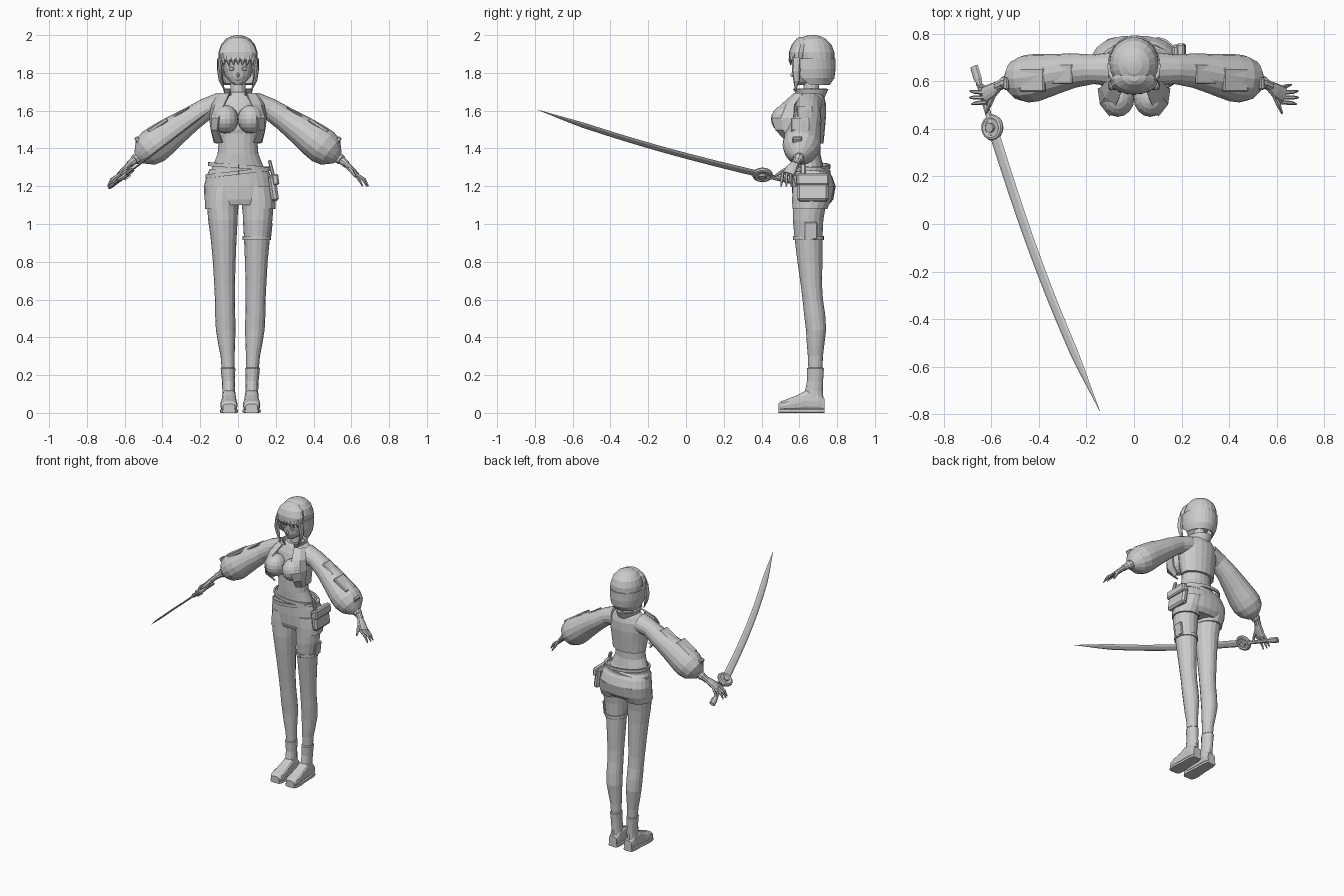
import bpy, bmesh
from math import sin, cos, pi, radians
from mathutils import Vector, Euler

if "Cube" in bpy.data.objects:
    bpy.data.objects.remove(bpy.data.objects["Cube"])

grey = bpy.data.materials.new("plain grey")
grey.use_nodes = True
grey.diffuse_color = (0.6, 0.6, 0.6, 1)
grey.node_tree.nodes["Principled BSDF"].inputs["Base Color"].default_value = (0.6, 0.6, 0.6, 1)

X, Y, Z = Vector((1, 0, 0)), Vector((0, 1, 0)), Vector((0, 0, 1))
SIDES = (("left", 1), ("right", -1))
LEG_SHIFT = 0.012


def finish(name, bm):
    bmesh.ops.recalc_face_normals(bm, faces=bm.faces[:])
    mesh = bpy.data.meshes.new(name)
    bm.to_mesh(mesh)
    bm.free()
    mesh.materials.append(grey)
    obj = bpy.data.objects.new(name, mesh)
    bpy.context.collection.objects.link(obj)
    return obj


def tube(name, path, axis=None, ref=X, sides=16, square=2.0):
    """Loft oval rings (x, y, z, radius along ref, radius across) with capped ends."""
    bm, rings = bmesh.new(), []
    centres = [Vector(p[:3]) for p in path]
    for i, p in enumerate(path):
        t = axis or (centres[min(i + 1, len(path) - 1)] - centres[max(i - 1, 0)]).normalized()
        u = (ref - t * ref.dot(t)).normalized()
        v = t.cross(u)
        ring = []
        for k in range(sides):
            a = 2 * pi * k / sides
            c, s = [(1 if f > 0 else -1) * abs(f) ** (2 / square) for f in (cos(a), sin(a))]
            ring.append(bm.verts.new(centres[i] + u * p[3] * c + v * p[-1] * s))
        rings.append(ring)
    for a, b in zip(rings, rings[1:]):
        for k in range(sides):
            j = (k + 1) % sides
            bm.faces.new((a[k], a[j], b[j], b[k]))
    bm.faces.new(rings[0])
    bm.faces.new(rings[-1])
    return finish(name, bm)


def stack(name, rings, x=0.0, **options):
    """Upright loft from rings (z, half width, front y, back y)."""
    path = [(x, (f + b) / 2, z, w, (b - f) / 2) for z, w, f, b in rings]
    return tube(name, path, axis=Z, **options)


def sheet(name, rows, thickness=0.008):
    """Thin cloth sheet through rows of points."""
    bm = bmesh.new()
    grid = [[bm.verts.new(p) for p in row] for row in rows]
    for a, b in zip(grid, grid[1:]):
        for k in range(len(a) - 1):
            bm.faces.new((a[k], a[k + 1], b[k + 1], b[k]))
    obj = finish(name, bm)
    solid = obj.modifiers.new("thickness", "SOLIDIFY")
    solid.thickness, solid.offset = thickness, 0
    return obj


def arc(centre, rx, ry, z, gap=0, steps=20, slope=0):
    """Points round an oval, leaving a gap (degrees each side) at the front."""
    out = []
    for k in range(steps + 1):
        a = radians(gap + (360 - 2 * gap) * k / steps)
        out.append((centre[0] + rx * sin(a), centre[1] - ry * cos(a), z + slope * sin(a)))
    return out


def box(name, loc, size, rot=(0, 0, 0), bevel=0.005):
    bm = bmesh.new()
    bmesh.ops.create_cube(bm, size=1)
    bmesh.ops.scale(bm, vec=size, verts=bm.verts)
    obj = finish(name, bm)
    obj.location, obj.rotation_euler = loc, Euler(rot)
    obj.modifiers.new("soft edges", "BEVEL").width = bevel
    return obj


def ball(name, loc, size):
    bm = bmesh.new()
    bmesh.ops.create_uvsphere(bm, u_segments=16, v_segments=10, radius=1)
    bmesh.ops.scale(bm, vec=size, verts=bm.verts)
    obj = finish(name, bm)
    obj.location = loc
    return obj


# Torso and cropped jacket body
stack("waist", [(1.25, .16, .565, .75), (1.31, .132, .555, .725), (1.37, .108, .55, .712),
                (1.42, .104, .55, .712), (1.48, .11, .55, .715)], sides=20)
stack("jacket_body", [(1.425, .12, .565, .728), (1.5, .13, .545, .735), (1.58, .14, .545, .742),
                      (1.64, .135, .565, .74), (1.68, .1, .585, .73), (1.7, .055, .6, .715)], sides=20)
stack("neck", [(1.62, .05, .6, .71), (1.7, .04, .62, .705), (1.79, .038, .625, .7)], sides=12)
sheet("collar", [arc((0, .66), .062, .07, 1.67, 35), arc((0, .65), .075, .1, 1.715, 35)])

# Pelvis, shorts and belts
stack("shorts", [(1.1, .168, .575, .755), (1.13, .182, .565, .78), (1.2, .184, .56, .792),
                 (1.25, .172, .56, .775), (1.29, .155, .56, .75)], x=.004, sides=24, square=2.3)
for n, (z, slope) in enumerate(((1.262, .02), (1.295, -.012))):
    sheet(f"belt_{n}", [arc((.004, .657), .17 - n * .012, .102, z + h, 0, 24, slope) for h in (0, .02)], .012)

# Head and face
stack("face", [(1.735, .016, .585, .63), (1.752, .042, .576, .67), (1.78, .066, .567, .72),
               (1.82, .08, .563, .75), (1.87, .085, .56, .76), (1.93, .08, .58, .75)])
ball("nose", (0, .564, 1.79), (.007, .012, .012))
box("mouth", (0, .575, 1.763), (.024, .008, .005), bevel=.001)

# Bobbed hair
stack("hair_crown", [(1.865, .104, .58, .785), (1.91, .103, .562, .785), (1.95, .09, .575, .77),
                     (1.98, .065, .6, .74), (1.995, .035, .63, .71), (2.0, .01, .655, .685)], sides=20)
stack("fringe", [(1.87, .097, .545, .64), (1.91, .1, .545, .65), (1.95, .085, .56, .655),
                 (1.98, .05, .585, .65), (1.99, .02, .6, .64)])
sheet("hair_sides", [arc((0, .665), rx, ry, z, gap) for z, rx, ry, gap in
                     ((1.875, .104, .12, 48), (1.82, .104, .12, 52), (1.775, .097, .114, 62),
                      (1.74, .083, .09, 85))], .014)
for k in range(7):
    x = (k - 3) * .026
    y = .549 + 3.2 * x * x
    tube(f"fringe_lock_{k}", [(x, y + .006, 1.9, .016, .008), (x, y, 1.87, .015, .007),
                              (x * .93, y + .004, 1.842, .002, .002)], sides=6)

for side, s in SIDES:
    # Eyes and long front locks
    box(side + "_eye", (s * .035, .573, 1.822), (.028, .009, .018), (0, 0, s * .25), .003)
    box(side + "_brow", (s * .036, .57, 1.838), (.034, .009, .004), (0, 0, s * .25), .001)
    tube(side + "_front_lock", [(s * .09, .585, 1.88, .012, .022), (s * .098, .583, 1.81, .012, .022),
                                (s * .092, .585, 1.76, .01, .017), (s * .07, .58, 1.705, .002, .003)], sides=8)

    # Bust and open jacket front
    ball(side + "_bust", (s * .068, .53, 1.555), (.07, .08, .076))
    flap = ((1.69, .045, .575, .1, .62), (1.63, .072, .508, .136, .575), (1.56, .1, .455, .148, .57),
            (1.5, .108, .475, .14, .57), (1.432, .08, .54, .124, .59))
    sheet(side + "_jacket_front", [[(s * a, b, z), (s * (a + c + .03) / 2, (b + d) / 2 - .008, z), (s * c, d, z)]
                                   for z, a, b, c, d in flap], .01)

    # Puffed sleeve with cuff and panels
    sleeve = [(.09, .65, 1.632, .072, .065), (.17, .65, 1.608, .062, .058), (.25, .645, 1.555, .072, .066),
              (.33, .63, 1.5, .085, .08), (.41, .615, 1.44, .1, .093), (.45, .61, 1.41, .1, .096),
              (.49, .605, 1.38, .085, .083), (.515, .6, 1.36, .055, .052), (.53, .6, 1.35, .032, .032)]
    tube(side + "_sleeve", [(s * p[0], *p[1:]) for p in sleeve], ref=Y)
    tilt = (0, s * radians(33), 0)
    box(side + "_sleeve_panel", (s * .425, .605, 1.522), (.12, .1, .022), tilt)
    box(side + "_upper_panel", (s * .3, .63, 1.593), (.1, .085, .012), tilt)
    box(side + "_buckle", (s * .525, .59, 1.435), (.022, .05, .06), tilt)
    tube(side + "_forearm", [(s * .51, .6, 1.365, .03), (s * .545, .592, 1.34, .029),
                             (s * .55, .59, 1.337, .023), (s * .575, .578, 1.315, .021)], ref=Y, sides=10)

    # Hand with spread fingers
    tube(side + "_palm", [(s * .565, .583, 1.325, .021, .015), (s * .595, .56, 1.295, .032, .017),
                          (s * .628, .542, 1.262, .036, .014)], ref=Y, sides=10)
    for k in range(4):
        y, ty = .572 - k * .02, .585 - k * .027
        reach = (.66, .688, .69, .682)[k]
        tube(f"{side}_finger_{k}", [(s * .617, y, 1.27, .009), (s * (reach - .02), (y + ty) / 2, 1.236, .009),
                                    (s * reach, ty, 1.2, .004)], ref=Y, sides=6)
    tube(side + "_thumb", [(s * .585, .55, 1.3, .011), (s * .605, .505, 1.275, .011),
                           (s * .622, .465, 1.25, .005)], ref=Z, sides=6)

    # Shorts legs, legs and boots; (z, centre x, half width, front, back)
    def limb(name, rings, **options):
        path = [(LEG_SHIFT + s * c, (f + b) / 2, z, w, (b - f) / 2) for z, c, w, f, b in rings]
        return tube(f"{side}_{name}", path, axis=Z, **options)

    limb("shorts_leg", [(1.08, .098, .088, .563, .748), (1.13, .096, .09, .562, .77),
                        (1.2, .09, .085, .565, .785)])
    limb("leg", [(.18, .063, .031, .65, .72), (.3, .067, .037, .645, .725), (.36, .072, .044, .64, .732),
                 (.44, .077, .052, .635, .742), (.52, .08, .053, .625, .737), (.6, .081, .053, .617, .725),
                 (.68, .083, .055, .607, .72), (.8, .085, .06, .59, .722), (.92, .088, .068, .575, .722),
                 (1.02, .092, .078, .566, .727), (1.1, .094, .082, .566, .74)])
    limb("boot_shaft", [(.05, .06, .036, .62, .73), (.12, .061, .034, .63, .726), (.17, .063, .034, .64, .727),
                        (.235, .065, .039, .638, .731), (.24, .065, .035, .645, .726)], sides=14)
    foot = ((.732, .03, .075), (.7, .037, .11), (.64, .038, .12), (.59, .041, .092),
            (.54, .046, .072), (.505, .042, .06), (.49, .032, .045))
    tube(side + "_boot_foot", [(LEG_SHIFT + s * .06, y, h / 2 + .006, w, h / 2 - .003) for y, w, h in foot],
         axis=Y, sides=14, square=2.8)
    tube(side + "_boot_sole", [(LEG_SHIFT + s * .06, y, .01, w + .003, .01) for y, w, h in foot],
         axis=Y, sides=12, square=6)

# Hip pouch, its strap, and thigh band on the left
box("hip_pouch", (.188, .672, 1.19), (.04, .165, .14), (0, radians(-8), 0), .012)
box("pouch_flap", (.198, .672, 1.235), (.036, .172, .06), (0, radians(-8), 0), .008)
box("pouch_strap", (.178, .62, 1.29), (.018, .025, .1), (0, radians(-14), 0))
sheet("thigh_band", [arc((LEG_SHIFT + .088, .649), .071, .078, z) for z in (.915, .937)])
box("thigh_pocket", (LEG_SHIFT + .16, .66, .965), (.014, .07, .09), (0, radians(6), 0))

# Curved sword held in the right hand
guard, tip, pommel = Vector((-.595, .405, 1.26)), Vector((-.143, -.787, 1.605)), Vector((-.672, .662, 1.2))
along = (tip - guard).normalized()
flat = Vector((along.z, 0, -along.x)).normalized()
edge = flat.cross(along)
if edge.z > 0:
    edge = -edge
blade = []
for k in range(15):
    t = k / 14
    width = (.026 - .006 * t) * min(1, (1 - t) * 5 + .03)
    blade.append((*(guard.lerp(tip, t) + edge * .028 * sin(pi * t)), width, .006 * min(1, (1 - t) * 5 + .1)))
tube("sword_blade", blade, ref=edge, sides=6)
tube("sword_grip", [(*guard.lerp(pommel, t), w, .011) for t, w in
                    ((0, .015), (.3, .014), (.75, .014), (.8, .021), (1, .021))], ref=edge, sides=8)
tube("guard_disc", [(*(guard + flat * d), .04, .04) for d in (-.008, .008)], axis=flat, ref=edge, sides=20)
tube("guard_hub", [(*(guard + flat * d), .02, .02) for d in (-.022, .022)], axis=flat, ref=edge, sides=12)
bpy.ops.mesh.primitive_torus_add(major_segments=24, minor_segments=8, major_radius=.042, minor_radius=.013,
                                 location=guard, rotation=flat.to_track_quat("Z", "Y").to_euler())
ring = bpy.context.object
ring.name = "guard_ring"
ring.data.materials.append(grey)
